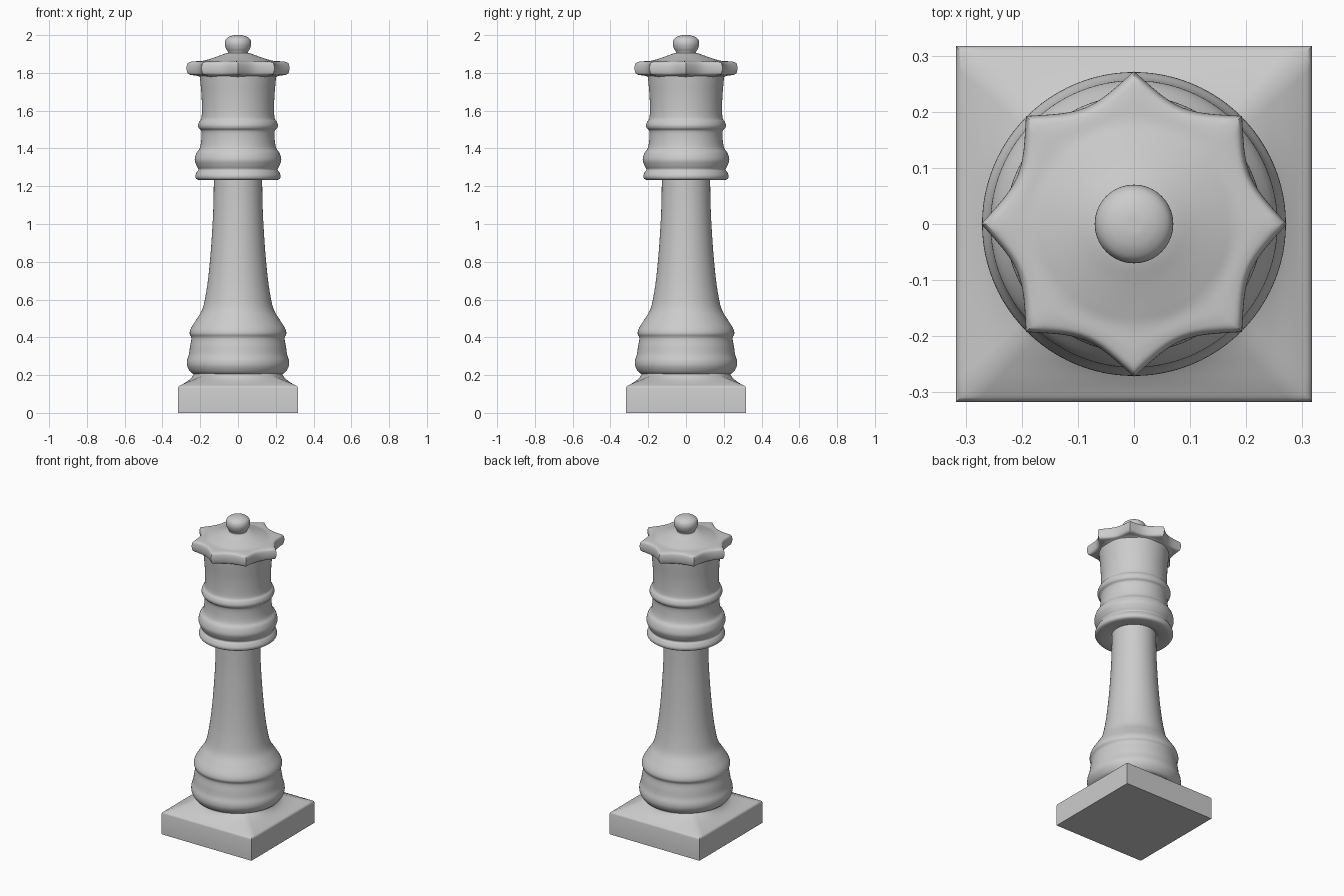
import bpy, bmesh, math
from mathutils import Vector

if "Cube" in bpy.data.objects:
    bpy.data.objects.remove(bpy.data.objects["Cube"])

SEG = 96


def smooth_profile(pts, n=5):
    """Catmull-Rom curve through (radius, height, weight) points."""
    p = [Vector(q if len(q) == 3 else (*q, 0)) for q in pts]
    p = [2 * p[0] - p[1]] + p + [2 * p[-1] - p[-2]]
    out = []
    for i in range(1, len(p) - 2):
        a, b, c, d = p[i - 1:i + 3]
        for k in range(n):
            t = k / n
            out.append(0.5 * (2 * b + (c - a) * t + (2 * a - 5 * b + 4 * c - d) * t * t
                              + (3 * b - a - 3 * c + d) * t ** 3))
    return out + [p[-2]]


def lathe(name, rows, shape=lambda ang, w: 1.0, angle=50):
    """Stack of rings; shape() scales each ring's radius around the circle."""
    bm = bmesh.new()
    rings = []
    for r, z, w in rows:
        ring = []
        for i in range(SEG):
            a = math.tau * i / SEG
            rr = max(r, 0.001) * shape(a, w)
            ring.append(bm.verts.new((rr * math.cos(a), rr * math.sin(a), z)))
        rings.append(ring)
    for lo, hi in zip(rings, rings[1:]):
        for i in range(SEG):
            j = (i + 1) % SEG
            bm.faces.new((lo[i], lo[j], hi[j], hi[i]))
    bm.faces.new(rings[0][::-1])
    bm.faces.new(rings[-1])
    me = bpy.data.meshes.new(name)
    bm.to_mesh(me)
    bm.free()
    ob = bpy.data.objects.new(name, me)
    bpy.context.collection.objects.link(ob)
    bpy.context.view_layer.objects.active = ob
    ob.select_set(True)
    bpy.ops.object.shade_smooth_by_angle(angle=math.radians(angle))
    ob.select_set(False)
    return ob


def square(a, w):
    """Blend circle (w=0) to square (w=1)."""
    return 1 - w + w / max(abs(math.cos(a)), abs(math.sin(a)))


def star(a, w):
    """Eight cusped points with hollow sides between them."""
    step = math.tau / 8
    t = abs((a + step / 2) % step - step / 2) / (step / 2)
    return 1 + w * (0.21 * (1 - t) ** 2)


# Square plinth whose shoulder blends into the round stem
shoulder = smooth_profile([(0.309, 0.144, 1), (0.285, 0.157, 0.95), (0.258, 0.175, 0.7),
                           (0.240, 0.195, 0.3), (0.232, 0.215, 0)])
lathe("plinth", [(0.317, 0, 1), (0.317, 0.132, 1), (0.315, 0.139, 1)] + shoulder,
      square, 40)

# Lower mouldings and flared stem
lathe("stem", smooth_profile([
    (0.225, 0.20), (0.250, 0.215), (0.268, 0.245), (0.270, 0.275), (0.260, 0.31),
    (0.254, 0.35), (0.247, 0.395), (0.256, 0.42), (0.248, 0.45), (0.220, 0.495),
    (0.188, 0.55), (0.170, 0.63), (0.156, 0.73), (0.143, 0.87), (0.133, 1.03),
    (0.129, 1.15), (0.128, 1.26)]))

# Collar rings and crown cup
lathe("collar_and_cup", smooth_profile([
    (0.125, 1.245), (0.150, 1.236), (0.195, 1.232), (0.220, 1.238), (0.226, 1.255),
    (0.218, 1.275), (0.210, 1.289), (0.220, 1.31), (0.229, 1.34), (0.220, 1.375),
    (0.203, 1.40), (0.195, 1.44), (0.194, 1.49), (0.207, 1.507), (0.211, 1.523),
    (0.205, 1.542), (0.194, 1.56), (0.191, 1.61), (0.193, 1.68), (0.199, 1.75),
    (0.205, 1.82)]))

# Eight-pointed crown rim with sloping lid
lathe("crown_rim", smooth_profile([
    (0.190, 1.775, 0), (0.203, 1.785, 0.4), (0.218, 1.792, 0.9), (0.224, 1.812, 1),
    (0.224, 1.838, 1), (0.218, 1.855, 0.95), (0.205, 1.861, 0.6), (0.180, 1.864, 0.15),
    (0.155, 1.872, 0), (0.110, 1.887, 0), (0.060, 1.904, 0), (0.0, 1.91, 0)]), star)

# Ball on top
lathe("finial", smooth_profile([
    (0.052, 1.895), (0.053, 1.910), (0.064, 1.930), (0.070, 1.955), (0.064, 1.978),
    (0.046, 1.992), (0.022, 1.999), (0.0, 2.0)]))
